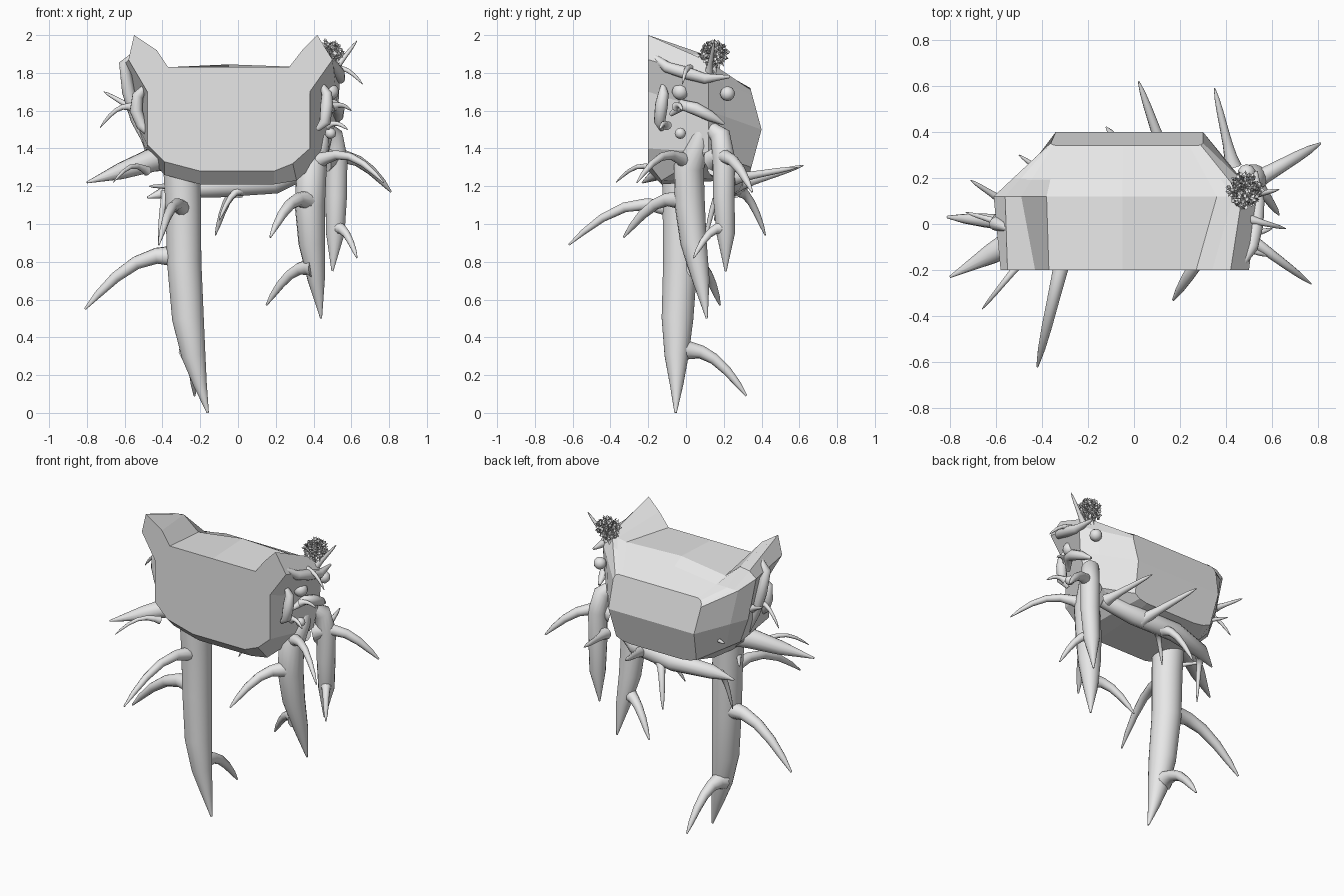
import bpy
import bmesh
import math
import random
from mathutils import Vector

cube = bpy.data.objects.get("Cube")
if cube:
    bpy.data.objects.remove(cube, do_unlink=True)

random.seed(4)

# One pale grey material for everything
grey = bpy.data.materials.new("pale_grey")
grey.use_nodes = True
colour = (0.8, 0.8, 0.8, 1)
grey.diffuse_color = colour
for node in grey.node_tree.nodes:
    if node.type == 'BSDF_PRINCIPLED':
        node.inputs["Base Color"].default_value = colour


def make_object(name, bm, smooth=False):
    bmesh.ops.recalc_face_normals(bm, faces=bm.faces)
    mesh = bpy.data.meshes.new(name)
    bm.to_mesh(mesh)
    bm.free()
    mesh.materials.append(grey)
    obj = bpy.data.objects.new(name, mesh)
    bpy.context.collection.objects.link(obj)
    if smooth:
        bpy.ops.object.select_all(action='DESELECT')
        obj.select_set(True)
        bpy.context.view_layer.objects.active = obj
        bpy.ops.object.shade_smooth_by_angle(angle=math.radians(60))
    return obj


def bridge_rings(bm, rings):
    count = len(rings[0])
    for first, second in zip(rings, rings[1:]):
        for i in range(count):
            j = (i + 1) % count
            bm.faces.new((first[i], first[j], second[j], second[i]))


def tube(name, points, radii, sides=12):
    """Tapered root through the given centre points."""
    points = [Vector(p) for p in points]
    bm = bmesh.new()
    rings = []
    last = len(points) - 1
    across = (points[-1] - points[0]).orthogonal().normalized()
    for i, (point, radius) in enumerate(zip(points, radii)):
        along = (points[min(i + 1, last)] - points[max(i - 1, 0)]).normalized()
        across = (across - along * across.dot(along)).normalized()
        other = along.cross(across)
        ring = []
        for k in range(sides):
            angle = math.tau * k / sides
            offset = across * math.cos(angle) + other * math.sin(angle)
            ring.append(bm.verts.new(point + offset * radius))
        rings.append(ring)
    bridge_rings(bm, rings)
    bm.faces.new(rings[0])
    bm.faces.new(rings[-1])
    return make_object(name, bm, smooth=True)


# Side root profile: distance along, share of the lift, share of the radius
PROFILE = [(0, 0, 1.3), (.12, .4, .95), (.3, .85, .72), (.5, 1, .6),
           (.7, .8, .5), (.87, .4, .35), (1, 0, .1)]


def branch(name, base, tip, radius=0.03):
    """Thin side root with a flared foot; falling ones bow up, then droop."""
    base, tip = Vector(base), Vector(tip)
    arch = (tip - base).length * 0.18 if tip.z < base.z else 0
    points = [base.lerp(tip, t) + Vector((0, 0, arch * lift)) for t, lift, _ in PROFILE]
    return tube(name, points, [radius * share for *_, share in PROFILE], sides=10)


# Faceted rock body: flat front, wide middle and narrower back
front_ring = [(-.55, 2), (-.43, 1.92), (-.37, 1.83), (-.05, 1.83), (.27, 1.83),
              (.34, 1.92), (.42, 2), (.5, 1.87), (.38, 1.7), (.38, 1.4),
              (.29, 1.32), (.19, 1.28), (-.2, 1.28), (-.39, 1.33),
              (-.48, 1.42), (-.48, 1.7), (-.58, 1.87)]
middle_ring = [(-.56, 1.88), (-.49, 1.89), (-.38, 1.8), (-.05, 1.845), (.36, 1.83),
               (.43, 1.84), (.47, 1.86), (.54, 1.78), (.53, 1.6), (.48, 1.38),
               (.31, 1.23), (.19, 1.21), (-.2, 1.21), (-.39, 1.26),
               (-.49, 1.38), (-.55, 1.55), (-.61, 1.84)]
back_ring = [(-.36, 1.69), (-.35, 1.71), (-.33, 1.72), (-.05, 1.72), (.24, 1.72),
             (.27, 1.72), (.29, 1.71), (.3, 1.68), (.3, 1.5), (.28, 1.3),
             (.24, 1.28), (.18, 1.27), (-.2, 1.27), (-.27, 1.28),
             (-.32, 1.3), (-.34, 1.5), (-.36, 1.67)]


def back_depth(z):
    return 0.4 - abs(z - 1.5) * 0.27


bm = bmesh.new()
front = [bm.verts.new((x, -.2, z)) for x, z in front_ring]
middle = [bm.verts.new((x, .12, z)) for x, z in middle_ring]
back = [bm.verts.new((x, back_depth(z), z)) for x, z in back_ring]
shoulder = [bm.verts.new(m.co.lerp(b.co, .33)) for m, b in zip(middle, back)]
# the right horn drops off behind to a flat shoulder
for v in shoulder:
    if v.co.x < -.3:
        v.co.z = min(v.co.z, 1.765)
# bevelled lower front lip
for v in middle[10:14]:
    v.co.y = -.13
bridge_rings(bm, [front, middle, shoulder, back])
bm.faces.new(front)
bm.faces.new(back)
# horizontal crease across the back
bmesh.ops.connect_verts(bm, verts=[v for v in back if abs(v.co.z - 1.5) < .001])
make_object("rock_body", bm)

# Thick hanging roots
tube("long_root",
     [(-.3, -.03, 1.35), (-.29, -.03, 1.1), (-.285, -.03, .8), (-.265, -.045, .5),
      (-.235, -.05, .3), (-.2, -.05, .15), (-.16, -.055, 0)],
     [.1, .095, .092, .085, .064, .036, .006], sides=20)
tube("middle_root",
     [(.45, .1, 1.53), (.43, .07, 1.43), (.39, .015, 1.3), (.38, .02, 1.1),
      (.39, .04, .9), (.415, .08, .7), (.44, .11, .5)],
     [.03, .055, .08, .08, .07, .045, .005], sides=16)
tube("short_root",
     [(.46, .12, 1.52), (.5, .18, 1.47), (.52, .2, 1.35), (.52, .2, 1.15),
      (.515, .21, .95), (.5, .21, .75)],
     [.03, .055, .06, .058, .05, .005], sides=16)
tube("side_root",
     [(-.3, .05, 1.36), (-.45, -.03, 1.34), (-.62, -.13, 1.28), (-.8, -.23, 1.22)],
     [.07, .065, .045, .005])
tube("back_root",
     [(.38, .16, 1.3), (.2, .24, 1.22), (-.1, .27, 1.2), (-.35, .22, 1.18), (-.48, .17, 1.14)],
     [.05, .06, .06, .045, .005])

# Branches on the thick roots
long_branches = [((-.27, -.02, .82), (-.81, .03, .55), .06),
                 ((-.25, -.02, .33), (-.23, .32, .09), .05),
                 ((-.28, -.03, 1.06), (-.42, -.62, .89), .045)]
middle_branches = [((.38, 0, 1.12), (.17, -.33, .93), .05),
                   ((.4, .05, .77), (.15, .18, .57), .045)]
short_branches = [((.52, .2, .98), (.63, .04, .82), .035),
                  ((.46, .15, 1.34), (.81, .35, 1.17), .05),
                  ((.42, 0, 1.33), (.77, -.26, 1.22), .035),
                  ((.43, .25, 1.24), (.35, .59, 1.3), .03)]
back_branches = [((.15, .25, 1.2), (.02, .62, 1.31), .035),
                 ((0, .27, 1.18), (-.12, .42, .94), .035),
                 ((.02, .24, 1.18), (-.1, .15, 1.02), .025),
                 ((-.38, .18, 1.16), (-.42, .1, .9), .025)]
groups = {"long_root_branch": long_branches, "middle_root_branch": middle_branches,
          "short_root_branch": short_branches, "back_root_branch": back_branches}
for name, items in groups.items():
    for base, tip, radius in items:
        branch(name, base, tip, radius)

# Thin roots clinging to the two flanks
thin = [.012, .03, .034, .028, .008]
tube("right_flank_root", [(-.55, -.02, 1.9), (-.6, 0, 1.85), (-.58, .02, 1.7),
                          (-.54, .03, 1.55), (-.48, .02, 1.4)], thin)
tube("right_flank_root", [(-.48, -.12, 1.74), (-.53, -.12, 1.68), (-.54, -.1, 1.6),
                          (-.51, -.12, 1.52), (-.46, -.13, 1.46)], thin)
tube("left_flank_root", [(.46, -.19, 1.9), (.51, -.1, 1.83), (.53, 0, 1.8),
                         (.54, .1, 1.77), (.53, .23, 1.78)], thin)
tube("left_flank_root", [(.46, -.08, 1.58), (.51, -.02, 1.63), (.53, .05, 1.61),
                         (.53, .13, 1.57), (.51, .2, 1.53)], thin)
tube("left_flank_root", [(.42, -.13, 1.5), (.46, -.14, 1.54), (.47, -.13, 1.63),
                         (.47, -.12, 1.69), (.44, -.12, 1.75)], thin)

# Small spikes sticking out of the flanks
spikes = [((-.57, .1, 1.62), (-.71, .19, 1.7)), ((-.56, 0, 1.62), (-.73, .05, 1.51)),
          ((-.48, -.15, 1.28), (-.66, -.37, 1.22)), ((.5, .02, 1.82), (.66, -.02, 1.74)),
          ((.5, .12, 1.8), (.63, .15, 1.97)), ((.5, -.05, 1.62), (.6, -.02, 1.6)),
          ((.47, -.1, 1.52), (.58, -.14, 1.5)), ((-.36, -.05, 1.2), (-.47, .1, 1.2)),
          ((-.36, .2, 1.4), (-.5, .3, 1.44))]
for base, tip in spikes:
    branch("flank_spike", base, tip, .02)

# Knobs on the left flank
for y, z, size in ((-.03, 1.7, .045), (.22, 1.69, .04), (-.03, 1.48, .03)):
    bm = bmesh.new()
    bmesh.ops.create_icosphere(bm, subdivisions=2, radius=size)
    bmesh.ops.translate(bm, verts=bm.verts, vec=(.49, y, z))
    make_object("flank_knob", bm, smooth=True)

# Leafy tuft: a ball of small randomly turned leaves on a short stem
branch("tuft_stem", (.45, .15, 1.75), (.48, .15, 1.9), .02)
bm = bmesh.new()
centre = Vector((.48, .145, 1.9))
for _ in range(550):
    out = Vector([random.gauss(0, 1) for _ in "xyz"]).normalized()
    side = out.orthogonal().normalized()
    turn = out.cross(side)
    angle = random.uniform(0, math.tau)
    side = side * math.cos(angle) + turn * math.sin(angle)
    lean = (out + side.cross(out) * random.uniform(-2, 2)).normalized()
    root = centre + out * random.uniform(.02, .068)
    corners = (root, root + lean * .012 + side * .01,
               root + lean * .024, root + lean * .012 - side * .01)
    bm.faces.new([bm.verts.new(c) for c in corners])
make_object("leaf_tuft", bm)
